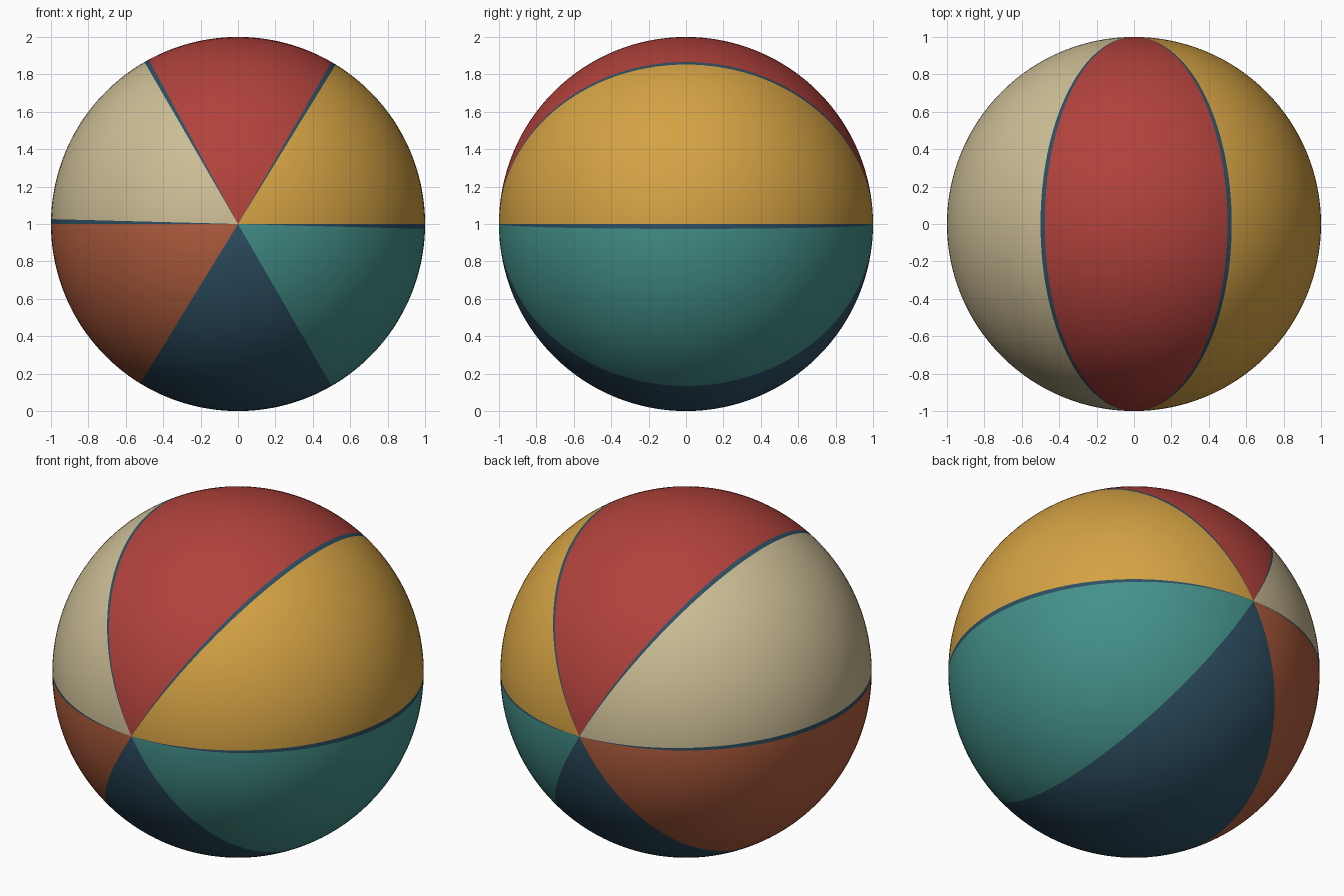
import bpy, bmesh, math
from mathutils import Matrix

cube = bpy.data.objects.get("Cube")
if cube:
    bpy.data.objects.remove(cube, do_unlink=True)


def linear(c):
    c /= 255
    return c / 12.92 if c <= 0.04045 else ((c + 0.055) / 1.055) ** 2.4


def material(name, rgb):
    colour = (*[linear(c) for c in rgb], 1)
    mat = bpy.data.materials.new(name)
    mat.use_nodes = True
    mat.diffuse_color = colour
    bsdf = mat.node_tree.nodes["Principled BSDF"]
    bsdf.inputs["Base Color"].default_value = colour
    bsdf.inputs["Roughness"].default_value = 0.7
    return mat


# Panel colours, counter-clockwise from the model's left, seen from the front
panels = [
    ("golden_yellow", (212, 162, 68)),
    ("brick_red", (178, 66, 60)),
    ("cream", (205, 190, 150)),
    ("burnt_orange", (178, 94, 62)),
    ("navy", (46, 80, 100)),
    ("teal", (68, 145, 138)),
]
NAVY = 4
RADIUS = 1.0
SEGMENTS = 240              # one column of faces is as wide as a seam
PER_PANEL = SEGMENTS // len(panels)

# Ball with its poles at front and back
bm = bmesh.new()
bmesh.ops.create_uvsphere(bm, u_segments=SEGMENTS, v_segments=64, radius=RADIUS)
bmesh.ops.rotate(bm, verts=bm.verts, matrix=Matrix.Rotation(math.pi / 2, 3, 'X'))

# Six equal gores, each ending in a thin navy seam
for face in bm.faces:
    centre = face.calc_center_median()
    turn = math.atan2(centre.z, centre.x) / math.tau % 1
    column = int(turn * SEGMENTS)
    seam = column % PER_PANEL == PER_PANEL - 1
    face.material_index = NAVY if seam else column // PER_PANEL
    face.smooth = True

bmesh.ops.translate(bm, verts=bm.verts, vec=(0, 0, RADIUS))
mesh = bpy.data.meshes.new("ball")
bm.to_mesh(mesh)
bm.free()
for name, rgb in panels:
    mesh.materials.append(material(name, rgb))
ball = bpy.data.objects.new("ball", mesh)
bpy.context.collection.objects.link(ball)
